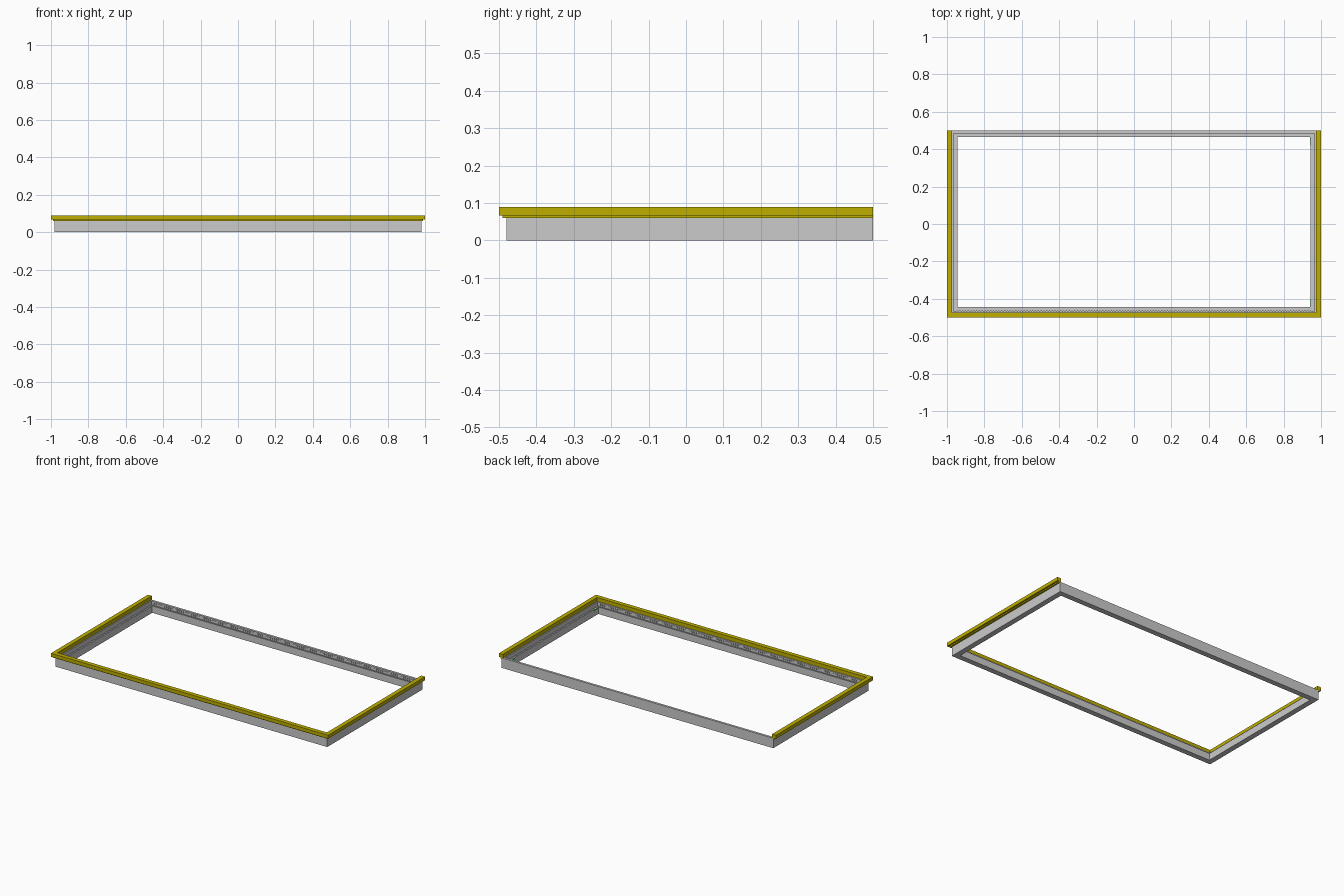
import bpy, bmesh

if "Cube" in bpy.data.objects:
    bpy.data.objects.remove(bpy.data.objects["Cube"])

YELLOW = (0.52, 0.43, 0.0, 1)
GREEN = (0.05, 0.6, 0.1, 1)


def finish(bm, name, color=None):
    bmesh.ops.recalc_face_normals(bm, faces=bm.faces)
    me = bpy.data.meshes.new(name)
    bm.to_mesh(me)
    bm.free()
    ob = bpy.data.objects.new(name, me)
    bpy.context.collection.objects.link(ob)
    if color:
        mat = bpy.data.materials.new(name + "_colour")
        mat.diffuse_color = color
        mat.use_nodes = True
        mat.node_tree.nodes["Principled BSDF"].inputs["Base Color"].default_value = mat.diffuse_color
        me.materials.append(mat)
    return ob


def sweep(name, profile, corners, closed, color=None):
    """Mitred sweep: profile is (inset, z), corners maps an inset to path points."""
    bm = bmesh.new()
    n = len(corners(0))
    rings = [[bm.verts.new((*corners(d)[i], z)) for d, z in profile] for i in range(n)]
    m = len(profile)
    for i in range(n if closed else n - 1):
        a, b = rings[i], rings[(i + 1) % n]
        for j in range(m):
            k = (j + 1) % m
            bm.faces.new((a[j], a[k], b[k], b[j]))
    if not closed:
        bm.faces.new(rings[0])
        bm.faces.new(rings[-1])
    return finish(bm, name, color)


def box(name, lo, hi, color=None):
    bm = bmesh.new()
    bmesh.ops.create_cube(bm, size=1)
    for v in bm.verts:
        v.co = [lo[i] + (v.co[i] + 0.5) * (hi[i] - lo[i]) for i in range(3)]
    return finish(bm, name, color)


def full_loop(d):
    x, f, b = 1 - d, -0.5 + d, 0.52 - d
    return [(-x, f), (x, f), (x, b), (-x, b)]


def three_sides(d):
    x, f = 1 - d, -0.5 + d
    return [(-x, 0.5), (-x, f), (x, f), (x, 0.5)]


# Grey base frame with a stepped inner ledge
sweep("base_frame", [(0.02, 0), (0.02, 0.065), (0.035, 0.065), (0.035, 0.04),
                     (0.046, 0.04), (0.046, 0.045), (0.055, 0.045), (0.055, 0)],
      full_loop, True)

# Yellow edge trim on the front, left and right, with a small lip below
sweep("edge_trim", [(0, 0.067), (0, 0.09), (0.028, 0.09), (0.028, 0.06),
                    (0.01, 0.06), (0.01, 0.067)],
      three_sides, False, YELLOW)

# Rows of small chips along the inner walls above the ledge
for name, y0, y1 in (("back_chip", 0.482, 0.485), ("front_chip", -0.465, -0.462)):
    ob = box(name, (-0.95, y0, 0.047), (-0.943, y1, 0.057))
    arr = ob.modifiers.new("row", 'ARRAY')
    arr.count = 127
    arr.use_relative_offset = False
    arr.use_constant_offset = True
    arr.constant_offset_displace = (0.015, 0, 0)

# Green connectors at both ends of the right inner edge
for name, y0, y1 in (("back_connector", 0.42, 0.464), ("front_connector", -0.444, -0.4)):
    box(name, (0.941, y0, 0.036), (0.946, y1, 0.044), GREEN)
